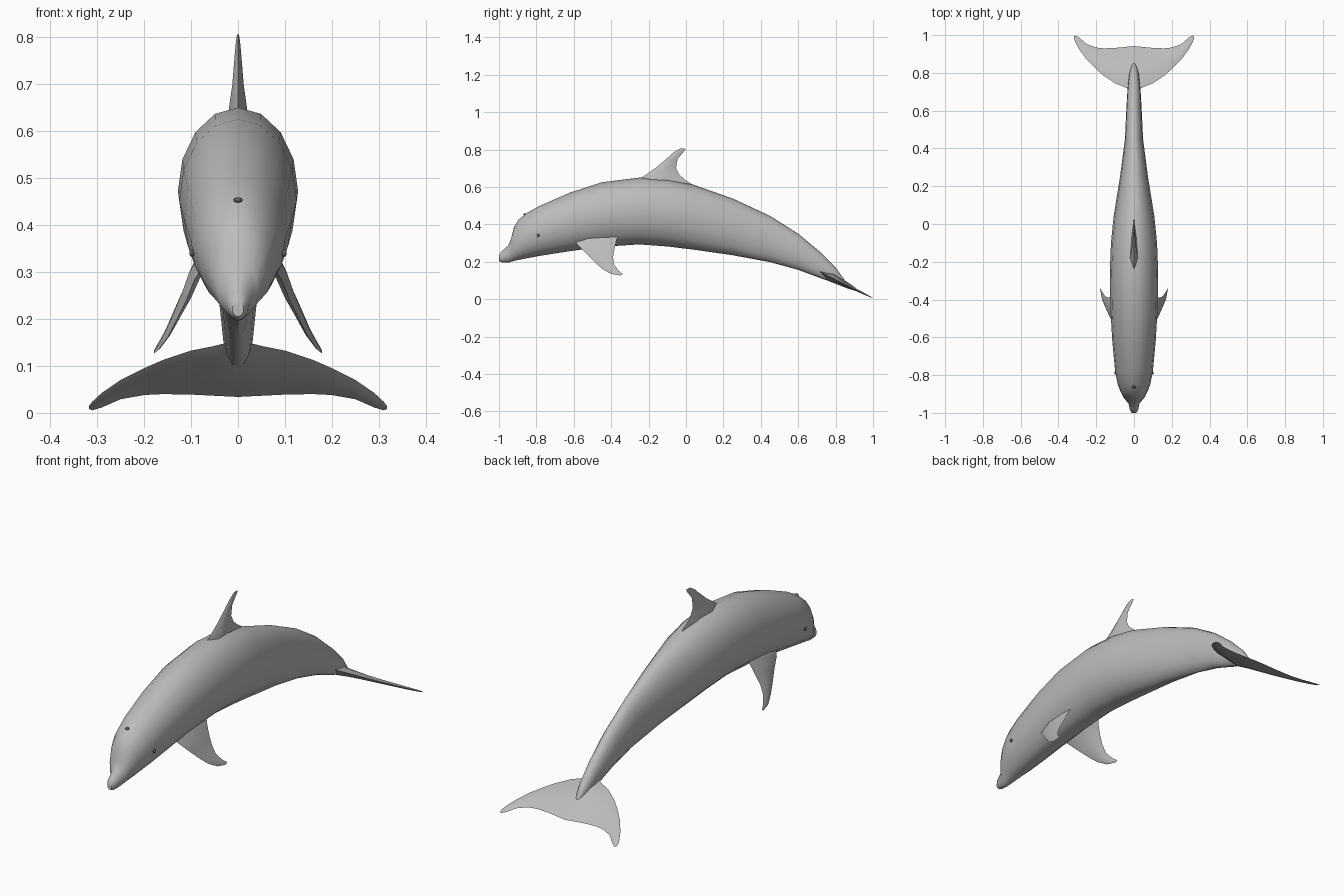
import bpy, bmesh, math
from mathutils import Vector

cube = bpy.data.objects.get("Cube")
if cube:
    bpy.data.objects.remove(cube)


def material(name, value):
    m = bpy.data.materials.new(name)
    m.use_nodes = True
    col = (value, value, value, 1)
    m.diffuse_color = col
    m.node_tree.nodes["Principled BSDF"].inputs["Base Color"].default_value = col
    return m


skin = material("grey skin", 0.5)
dark = material("dark grey", 0.12)


def loft(name, rings, mat, angle):
    """Skin a list of equal point rings and cap both ends."""
    bm = bmesh.new()
    loops = [[bm.verts.new(p) for p in ring] for ring in rings]
    n = len(loops[0])
    for a, b in zip(loops, loops[1:]):
        for i in range(n):
            j = (i + 1) % n
            bm.faces.new((a[i], a[j], b[j], b[i]))
    bm.faces.new(loops[0])
    bm.faces.new(loops[-1])
    bmesh.ops.recalc_face_normals(bm, faces=bm.faces)
    mesh = bpy.data.meshes.new(name)
    bm.to_mesh(mesh)
    bm.free()
    ob = bpy.data.objects.new(name, mesh)
    bpy.context.collection.objects.link(ob)
    mesh.materials.append(mat)
    smooth(ob, angle)
    return ob


def smooth(ob, angle):
    bpy.ops.object.select_all(action='DESELECT')
    ob.select_set(True)
    bpy.context.view_layer.objects.active = ob
    bpy.ops.object.shade_smooth_by_angle(angle=math.radians(angle))


def blade(lead, trail, thick, normal):
    """Thin lens section between a leading and a trailing point."""
    a, b, n = Vector(lead), Vector(trail), Vector(normal).normalized() * thick
    p, q = a.lerp(b, 0.3), a.lerp(b, 0.7)
    return [a, p + n, q + n * 0.6, b, q - n * 0.6, p - n]


# Body: y, top z, bottom z, half width
stations = [
    (-1.0, .235, .205, .012), (-.985, .257, .197, .022), (-.95, .288, .196, .029),
    (-.935, .325, .2, .042), (-.92, .385, .204, .055), (-.895, .425, .21, .068),
    (-.85, .462, .219, .086), (-.78, .5, .232, .1), (-.62, .57, .257, .115),
    (-.45, .625, .28, .125), (-.25, .65, .293, .128), (-.1, .64, .282, .122),
    (.04, .612, .265, .108), (.25, .538, .235, .074), (.45, .445, .198, .048),
    (.6, .35, .157, .041), (.72, .25, .112, .034), (.8, .17, .085, .024),
    (.86, .085, .065, .008)]
SIDES = 16


def body_ring(y, top, bottom, w):
    mid, h = (top + bottom) / 2, (top - bottom) / 2
    turns = [math.tau * i / SIDES for i in range(SIDES)]
    return [(w * math.cos(t), y, mid + h * math.sin(t)) for t in turns]


loft("body", [body_ring(*s) for s in stations], skin, 45)

# Dorsal fin: z, leading y, trailing y, half thickness
dorsal = [(.59, -.3, .07, .024), (.635, -.26, .0, .021), (.665, -.215, -.035, .017),
          (.7, -.165, -.053, .012), (.75, -.105, -.045, .008),
          (.785, -.066, -.015, .005), (.8, -.042, -.003, .003), (.806, -.03, -.006, .001)]
loft("dorsal_fin", [blade((0, a, z), (0, b, z), t, (1, 0, 0)) for z, a, b, t in dorsal], skin, 50)

# Tail flukes: x, leading y, trailing y, half thickness, lying on a sloping plane
half = [(0, .7, .942, .024), (.05, .725, .937, .018), (.1, .745, .932, .014),
        (.16, .785, .93, .011), (.2, .82, .934, .009), (.25, .87, .952, .007),
        (.29, .925, .987, .005), (.31, .962, .999, .003), (.317, .98, .994, .001)]
span = [(-x, a, b, t) for x, a, b, t in half[:0:-1]] + half


def slope(y):
    return .145 - .5 * (y - .72)


loft("tail_flukes", [blade((x, a, slope(a)), (x, b, slope(b)), t, (0, .45, .9))
                     for x, a, b, t in span], skin, 50)

# Flippers: x, leading y and z, trailing y and z, half thickness
flipper = [(.07, -.6, .315, -.35, .36, .014), (.092, -.575, .285, -.372, .315, .013),
           (.11, -.53, .24, -.382, .27, .011), (.132, -.485, .195, -.39, .225, .008),
           (.15, -.445, .16, -.385, .185, .006), (.168, -.4, .135, -.36, .152, .004),
           (.178, -.35, .127, -.338, .135, .001)]
for side, label in ((1, "left"), (-1, "right")):
    loft(label + "_flipper",
         [blade((side * x, a, za), (side * x, b, zb), t, (side * .9, 0, .45))
          for x, a, za, b, zb, t in flipper], skin, 50)


# Eyes and blowhole
def bead(name, place, size):
    bpy.ops.mesh.primitive_uv_sphere_add(segments=10, ring_count=6, radius=1, location=place)
    ob = bpy.context.object
    ob.name = name
    ob.scale = size
    ob.data.materials.append(dark)
    smooth(ob, 60)


bead("left_eye", (.098, -.79, .34), (.006, .008, .008))
bead("right_eye", (-.098, -.79, .34), (.006, .008, .008))
bead("blowhole", (0, -.862, .453), (.01, .008, .006))
